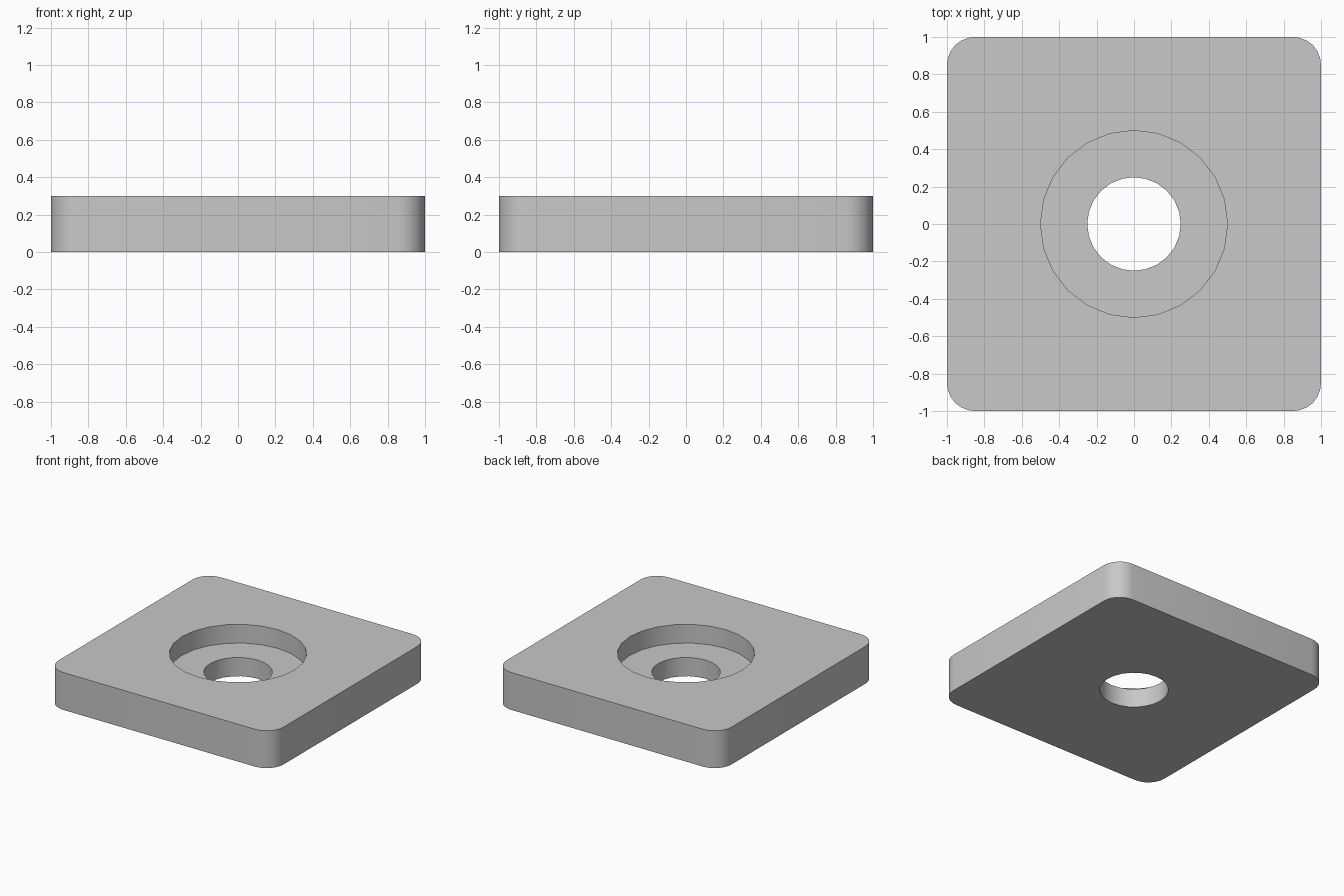
import bpy, bmesh, math

cube = bpy.data.objects.get("Cube")
if cube:
    bpy.data.objects.remove(cube, do_unlink=True)

HEIGHT, FLOOR = 0.3, 0.15
HALF, CORNER = 1.0, 0.15
BORE, HOLE = 0.5, 0.25
STEPS = 6  # segments per quarter turn

grey = bpy.data.materials.new("light grey")
grey.use_nodes = True
grey.diffuse_color = (0.58, 0.58, 0.58, 1)
grey.node_tree.nodes["Principled BSDF"].inputs["Base Color"].default_value = grey.diffuse_color


def rounded_square(half, radius):
    """Outline points; a circle when half equals radius."""
    points = []
    for quarter in range(4):
        middle = math.radians(45 + 90 * quarter)
        cx = math.copysign(half - radius, math.cos(middle))
        cy = math.copysign(half - radius, math.sin(middle))
        last = STEPS if half == radius else STEPS + 1
        for i in range(last):
            a = math.radians(90) * (quarter + i / STEPS)
            points.append((cx + radius * math.cos(a), cy + radius * math.sin(a)))
    return points


bm = bmesh.new()


def ring(points, z):
    verts = [bm.verts.new((x, y, z)) for x, y in points]
    return [bm.edges.new((v, verts[i - 1])) for i, v in enumerate(verts)]


def wall(points, low, high):
    """Vertical wall between two heights; returns its end loops."""
    bottom, top = ring(points, low), ring(points, high)
    bmesh.ops.bridge_loops(bm, edges=bottom + top)
    return bottom, top


# Outer side, counterbore and through hole
side_low, side_top = wall(rounded_square(HALF, CORNER), 0, HEIGHT)
bore_low, bore_top = wall(rounded_square(BORE, BORE), FLOOR, HEIGHT)
hole_low, hole_top = wall(rounded_square(HOLE, HOLE), 0, FLOOR)

# Flat faces: top, recessed ledge and underside
for outer, inner in ((side_top, bore_top), (bore_low, hole_top), (side_low, hole_low)):
    bmesh.ops.triangle_fill(bm, edges=outer + inner, use_beauty=True, normal=(0, 0, 1))

bmesh.ops.recalc_face_normals(bm, faces=bm.faces)
mesh = bpy.data.meshes.new("counterbored_plate")
bm.to_mesh(mesh)
bm.free()
mesh.materials.append(grey)
plate = bpy.data.objects.new("counterbored_plate", mesh)
bpy.context.collection.objects.link(plate)

# Smooth curved walls, sharp rims
bpy.ops.object.select_all(action="DESELECT")
plate.select_set(True)
bpy.context.view_layer.objects.active = plate
bpy.ops.object.shade_smooth_by_angle(angle=math.radians(30))
